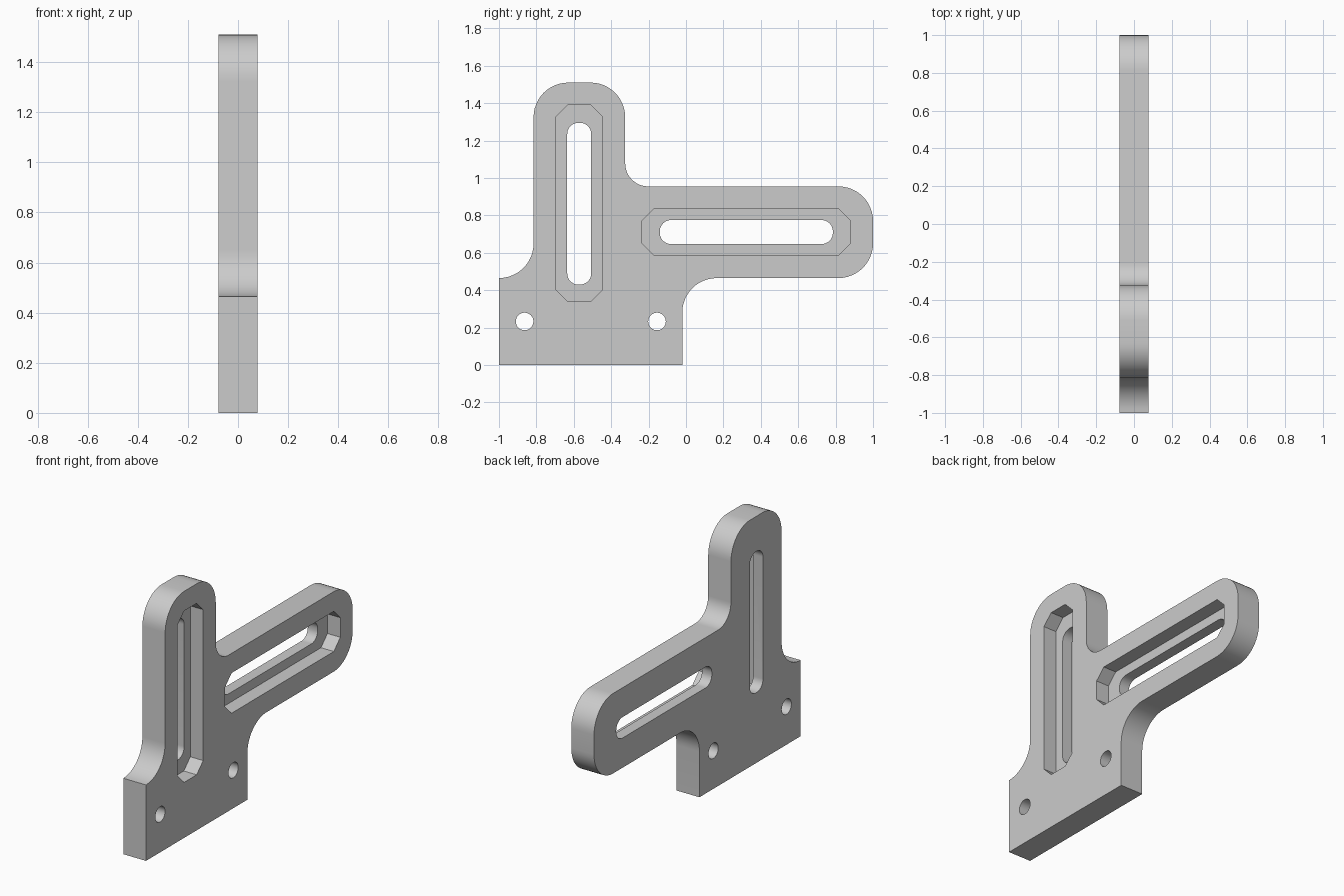
import bpy, bmesh
from math import cos, sin, pi, radians
from mathutils import Vector

cube = bpy.data.objects.get("Cube")
if cube:
    bpy.data.objects.remove(cube, do_unlink=True)

HALF = 0.077      # half the plate thickness
DEPTH = 0.087     # depth of the slot recesses

grey = bpy.data.materials.new("plain_grey")
grey.use_nodes = True
colour = (0.6, 0.6, 0.6, 1)
grey.diffuse_color = colour
grey.node_tree.nodes["Principled BSDF"].inputs["Base Color"].default_value = colour


def rounded(corners, steps=12):
    """Round each right-angled (y, z, radius) corner of a profile."""
    points = []
    for i, (y, z, r) in enumerate(corners):
        p = Vector((y, z))
        if r == 0:
            points.append(p)
            continue
        a = (Vector(corners[i - 1][:2]) - p).normalized()
        b = (Vector(corners[(i + 1) % len(corners)][:2]) - p).normalized()
        centre = p + (a + b) * r
        for k in range(steps + 1):
            t = k / steps * pi / 2
            points.append(centre - b * r * cos(t) - a * r * sin(t))
    return points


def box(y0, y1, z0, z1, r, steps=12):
    return rounded([(y0, z0, r), (y1, z0, r), (y1, z1, r), (y0, z1, r)], steps)


def prism(name, points, x0, x1):
    """Extrude a side profile along x."""
    bm = bmesh.new()
    face = bm.faces.new([bm.verts.new((x0, p.x, p.y)) for p in points])
    side = bmesh.ops.extrude_face_region(bm, geom=[face])
    moved = [v for v in side["geom"] if isinstance(v, bmesh.types.BMVert)]
    bmesh.ops.translate(bm, verts=moved, vec=(x1 - x0, 0, 0))
    bmesh.ops.recalc_face_normals(bm, faces=bm.faces)
    mesh = bpy.data.meshes.new(name)
    bm.to_mesh(mesh)
    bm.free()
    mesh.materials.append(grey)
    obj = bpy.data.objects.new(name, mesh)
    bpy.context.collection.objects.link(obj)
    return obj


# Bracket plate: square foot, upright arm and sideways arm
R = 0.185
bracket = prism("bracket_plate", rounded([
    (-1, 0, 0), (-0.02, 0, 0), (-0.02, 0.465, R), (1, 0.465, R),
    (1, 0.955, R), (-0.325, 0.955, 0.123), (-0.325, 1.51, R),
    (-0.815, 1.51, R), (-0.815, 0.465, R), (-1, 0.465, 0)]), -HALF, HALF)

cutters = []
# Chamfered recess on one side of each arm, with a rounded slot through it
for name, recess, slot in (
        ("upright", (-0.695, -0.447, 0.34, 1.39), (-0.635, -0.507, 0.43, 1.295)),
        ("sideways", (-0.235, 0.88, 0.588, 0.834), (-0.14, 0.785, 0.647, 0.775))):
    cutters.append(prism(name + "_recess_cutter", box(*recess, 0.063, 1),
                         HALF - DEPTH, HALF + 0.1))
    cutters.append(prism(name + "_slot_cutter", box(*slot, 0.06), -0.2, 0.2))

# Two screw holes in the foot
for y in (-0.863, -0.155):
    circle = [Vector((y + 0.047 * cos(k * pi / 16), 0.233 + 0.047 * sin(k * pi / 16)))
              for k in range(32)]
    cutters.append(prism("screw_hole_cutter", circle, -0.2, 0.2))

bpy.ops.object.select_all(action="DESELECT")
bpy.context.view_layer.objects.active = bracket
bracket.select_set(True)
for cutter in cutters:
    cutter.hide_render = True
    cut = bracket.modifiers.new(cutter.name, "BOOLEAN")
    cut.operation = "DIFFERENCE"
    cut.solver = "EXACT"
    cut.object = cutter
    bpy.ops.object.modifier_apply(modifier=cut.name)
for cutter in cutters:
    bpy.data.objects.remove(cutter, do_unlink=True)

bpy.ops.object.shade_smooth_by_angle(angle=radians(30))
